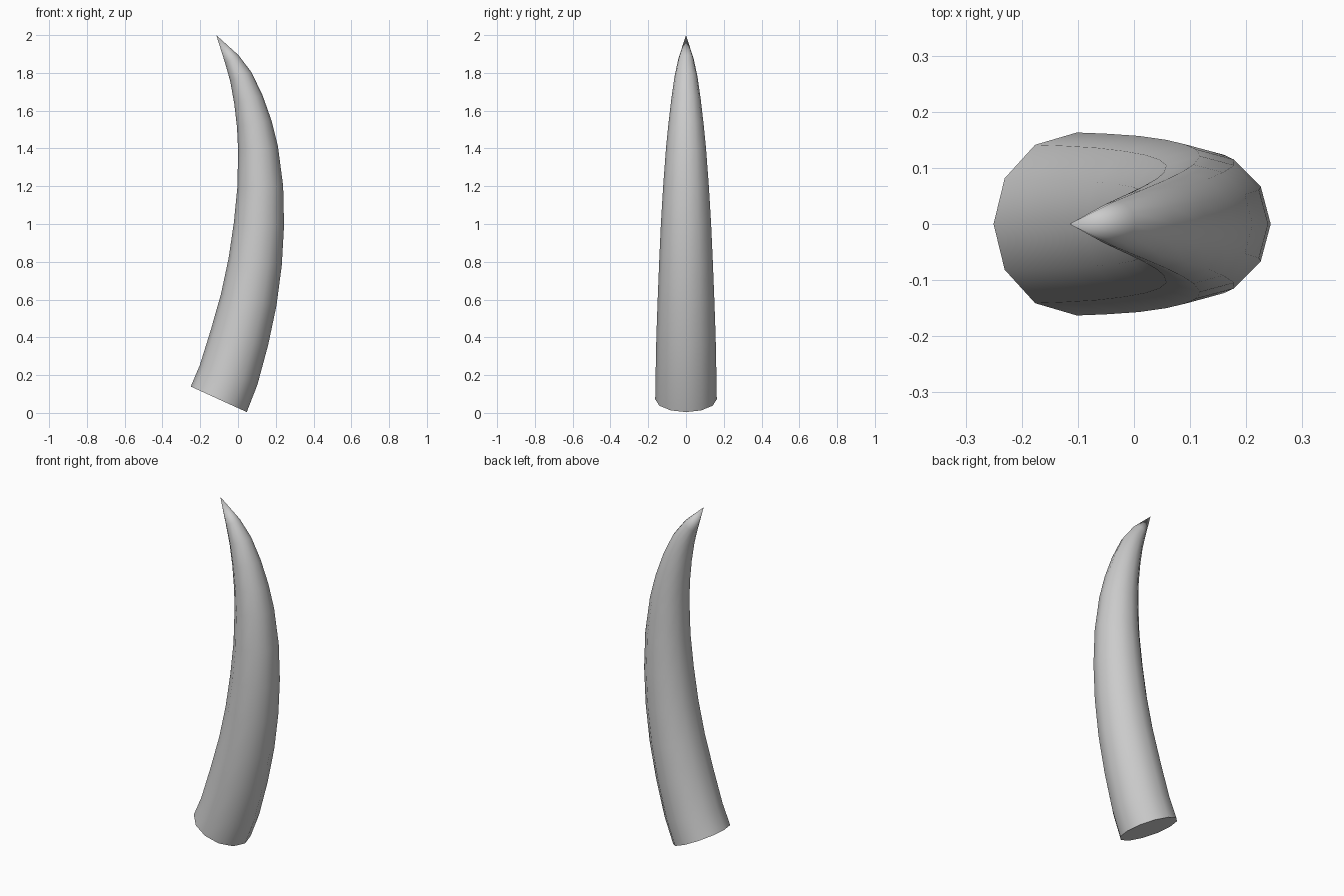
import bpy
import bmesh
from math import atan2, cos, sin, pi, radians
from mathutils import Vector

cube = bpy.data.objects.get("Cube")
if cube:
    bpy.data.objects.remove(cube, do_unlink=True)

SIDES = 12
BASE_TILT = radians(24.5)
TIP = Vector((-0.115, 0, 2.0))

# Centreline of the horn: x, z and radius of each ring, base to tip
RINGS = [
    (-0.102, 0.072, 0.163), (-0.05, 0.2, 0.161), (0.008, 0.4, 0.157),
    (0.057, 0.6, 0.15), (0.091, 0.8, 0.142), (0.111, 1.0, 0.133),
    (0.118, 1.2, 0.121), (0.106, 1.4, 0.106), (0.086, 1.53, 0.093),
    (0.055, 1.66, 0.078), (0.015, 1.78, 0.061), (-0.033, 1.873, 0.041),
]


def make_material(name, colour):
    mat = bpy.data.materials.new(name)
    mat.use_nodes = True
    mat.diffuse_color = colour
    mat.node_tree.nodes["Principled BSDF"].inputs["Base Color"].default_value = colour
    return mat


def make_horn():
    bm = bmesh.new()
    centres = [Vector((x, 0, z)) for x, z, r in RINGS] + [TIP]
    loops = []
    for i, (x, z, r) in enumerate(RINGS):
        # Each ring lies square to the centreline
        along = centres[i + 1] - centres[max(i - 1, 0)]
        tilt = atan2(along.x, along.z) if i else BASE_TILT
        across = Vector((cos(tilt), 0, -sin(tilt)))
        loop = []
        for s in range(SIDES):
            a = 2 * pi * s / SIDES
            offset = across * cos(a) + Vector((0, sin(a), 0))
            loop.append(bm.verts.new(centres[i] + offset * r))
        loops.append(loop)

    # Side walls, pointed tip and flat base
    tip = bm.verts.new(TIP)
    for s in range(SIDES):
        t = (s + 1) % SIDES
        for low, high in zip(loops, loops[1:]):
            bm.faces.new((low[s], low[t], high[t], high[s]))
        bm.faces.new((loops[-1][s], loops[-1][t], tip))
    bm.faces.new(loops[0][::-1])
    bmesh.ops.recalc_face_normals(bm, faces=bm.faces)

    mesh = bpy.data.meshes.new("horn")
    bm.to_mesh(mesh)
    bm.free()
    horn = bpy.data.objects.new("horn", mesh)
    bpy.context.collection.objects.link(horn)
    return horn


horn = make_horn()
horn.data.materials.append(make_material("horn grey", (0.6, 0.6, 0.6, 1)))
bpy.ops.object.select_all(action="DESELECT")
horn.select_set(True)
bpy.context.view_layer.objects.active = horn
bpy.ops.object.shade_smooth_by_angle(angle=radians(40))
